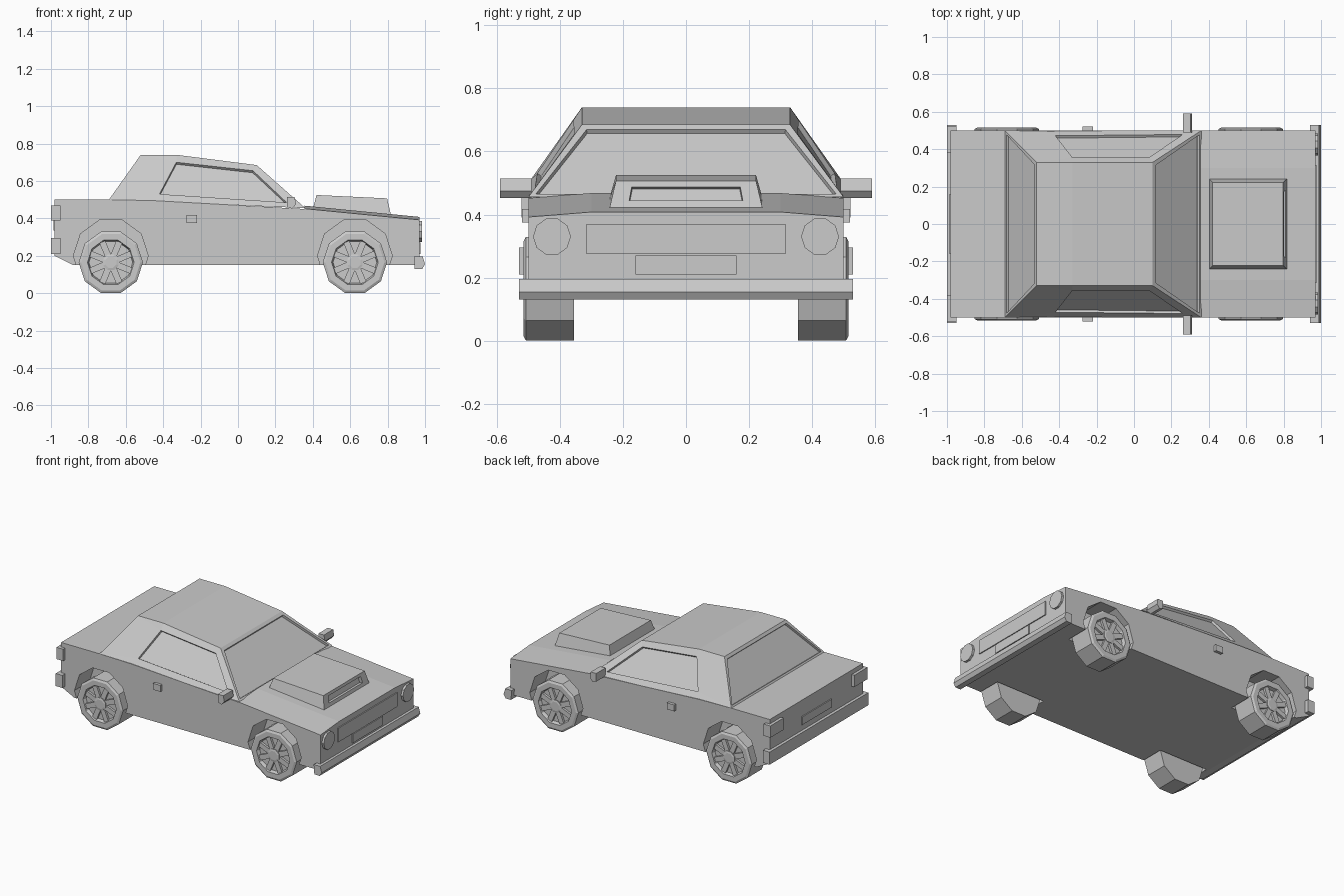
import bpy, bmesh, math
from mathutils import Matrix

if "Cube" in bpy.data.objects:
    bpy.data.objects.remove(bpy.data.objects["Cube"])

grey = bpy.data.materials.new("plain grey")
grey.diffuse_color = (0.6, 0.6, 0.6, 1)
grey.use_nodes = True
grey.node_tree.nodes["Principled BSDF"].inputs["Base Color"].default_value = grey.diffuse_color


def finish(bm, name):
    bmesh.ops.recalc_face_normals(bm, faces=bm.faces[:])
    me = bpy.data.meshes.new(name)
    bm.to_mesh(me)
    bm.free()
    me.materials.append(grey)
    ob = bpy.data.objects.new(name, me)
    bpy.context.collection.objects.link(ob)
    return ob


def box(name, x, y, z):
    """Box from (min, max) pairs."""
    bm = bmesh.new()
    bmesh.ops.create_cube(bm, size=1)
    for v in bm.verts:
        v.co = [(a + b) / 2 + c * (b - a) for (a, b), c in zip((x, y, z), v.co)]
    return finish(bm, name)


def loft(bm, rings):
    """Join equal rings of points with quads and cap both ends."""
    vs = [[bm.verts.new(p) for p in r] for r in rings]
    n = len(vs[0])
    for a, b in zip(vs, vs[1:]):
        for i in range(n):
            j = (i + 1) % n
            bm.faces.new((a[i], a[j], b[j], b[i]))
    bm.faces.new(vs[0])
    bm.faces.new(vs[-1])
    bmesh.ops.recalc_face_normals(bm, faces=bm.faces[:])


def extrude(name, profile, y0, y1):
    """Side profile (x, z) stretched across y."""
    bm = bmesh.new()
    loft(bm, [[(x, y, z) for x, z in profile] for y in (y0, y1)])
    return finish(bm, name)


def recess(bm, face, rim, depth):
    """Sink a pane into a face behind a flat rim."""
    if rim:
        bmesh.ops.inset_individual(bm, faces=[face], thickness=rim)
    bmesh.ops.inset_individual(bm, faces=[face], thickness=0.003, depth=-depth)


def circle(cx, y, cz, r, n, start=0.0):
    return [(cx + r * math.cos(start + i * math.tau / n), y,
             cz + r * math.sin(start + i * math.tau / n)) for i in range(n)]


# Lower body: side profile across the full width
body = extrude("body", [(-.98, .2), (-.88, .15), (.97, .15), (.97, .39), (.36, .45),
                        (-.45, .495), (-.69, .5), (-.98, .5)], -.5, .5)

# Wheel arches cut from each side
WHEELS = (-.68, .625)
for x in WHEELS:
    for s in (-1, 1):
        bm = bmesh.new()
        loft(bm, [circle(x, s * y, .2, .2, 10) for y in (.34, .6)])
        cutter = finish(bm, "arch_cutter")
        cutter.hide_render = True
        cutter.hide_viewport = True
        mod = body.modifiers.new("arch", 'BOOLEAN')
        mod.operation = 'DIFFERENCE'
        mod.solver = 'EXACT'
        mod.object = cutter

# Slightly crowned hood
bm = bmesh.new()
loft(bm, [[(x, -.5, z), (x, -.3, z + .016), (x, .3, z + .016), (x, .5, z), (x, .5, z - .02), (x, -.5, z - .02)]
          for x, z in ((.355, .452), (.97, .392))])
finish(bm, "hood")

# Cabin: sloping sides with framed, sunken windows
bm = bmesh.new()
outer = [(-.69, .5, .5), (.36, .5, .455), (.10, .33, .685), (-.33, .33, .74), (-.52, .33, .74)]
pane = [(-.42, .53), (.26, .485), (.08, .655), (-.33, .70)]
sides, panes = [], []
for s in (-1, 1):
    b0, b1, t2, t1, t0 = o = [bm.verts.new((x, s * y, z)) for x, y, z in outer]
    w = []
    for x, z in pane:
        low = .5 - .045 * (x + .69) / 1.05
        high = .74 if x < -.33 else .74 - .055 * (x + .33) / .43
        w.append(bm.verts.new((x, s * (.5 - .17 * (z - low) / (high - low)), z)))
    for f in ((b0, b1, w[1], w[0]), (b1, t2, w[2], w[1]), (t2, t1, w[3], w[2]),
              (t1, t0, w[3]), (t0, b0, w[0], w[3])):
        bm.faces.new(f)
    panes.append(bm.faces.new(w))
    sides.append(o)
across = [bm.faces.new((sides[0][i], sides[0][(i + 1) % 5], sides[1][(i + 1) % 5], sides[1][i])) for i in range(5)]
bmesh.ops.recalc_face_normals(bm, faces=bm.faces[:])
for p in panes:
    recess(bm, p, 0, .015)
recess(bm, across[1], .028, .015)
recess(bm, across[4], .025, .015)
finish(bm, "cabin")

# Hood scoop with an intake slot in front
bm = bmesh.new()
base = [(.40, -.243, .45), (.818, -.243, .418), (.818, .243, .418), (.40, .243, .45)]
top = [(.42, -.222, .525), (.797, -.222, .507), (.797, .222, .507), (.42, .222, .525)]
loft(bm, [base, top])
nose = max(bm.faces, key=lambda f: f.normal.x)
bmesh.ops.inset_individual(bm, faces=[nose], thickness=.02)
for v in nose.verts:
    up = v.co.z > .462
    v.co = (.801 if up else .811, math.copysign(.172 if up else .18, v.co.y), .488 if up else .445)
recess(bm, nose, 0, .02)
finish(bm, "hood_scoop")

# Wheels: ten-sided tyre, dished rim, eight spokes and a hub
for x in WHEELS:
    for s, side in ((-1, "right"), (1, "left")):
        bm = bmesh.new()
        rings = ((.355, .172), (.508, .172), (.515, .158), (.515, .125), (.492, .117))
        loft(bm, [circle(x, s * y, .165, r, 10) for y, r in rings])
        finish(bm, side + "_wheel")
        bm = bmesh.new()
        for i in range(8):
            a = (i + .5) * math.tau / 8
            mat = (Matrix.Translation((x, s * .495, .165)) @ Matrix.Rotation(a, 4, 'Y')
                   @ Matrix.Translation((.075, 0, 0)) @ Matrix.Diagonal((.086, .024, .034, 1)))
            bmesh.ops.create_cube(bm, size=1, matrix=mat)
        finish(bm, side + "_spokes")
        bm = bmesh.new()
        loft(bm, [circle(x, s * y, .165, r, 8, math.pi / 8) for y, r in ((.48, .045), (.511, .045), (.514, .032))])
        finish(bm, side + "_hub")

# Bumpers, grille and number plates
extrude("front_bumper", [(.94, .195), (.988, .195), (1.0, .155), (.985, .13), (.945, .13)], -.53, .53)
box("rear_bumper", (-1.0, -.95), (-.53, .53), (.21, .295))
box("grille", (.96, .977), (-.315, .315), (.275, .37))
box("front_plate", (.96, .977), (-.16, .16), (.21, .27))
box("rear_plate", (-.987, -.96), (-.16, .16), (.335, .39))

# Paired details
for s, side in ((-1, "right"), (1, "left")):
    def span(a, b):
        return tuple(sorted((s * a, s * b)))
    bm = bmesh.new()
    ring = circle(0, 0, 0, .06, 10)
    loft(bm, [[(x, s * .425 + a, .33 + c) for a, _, c in ring] for x in (.95, .985)])
    finish(bm, side + "_headlight")
    box(side + "_tail_light", (-1.0, -.95), span(.38, .522), (.39, .47))
    box(side + "_door_handle", (-.275, -.22), span(.48, .52), (.375, .418))
    extrude(side + "_mirror", [(.262, .515), (.303, .515), (.31, .475), (.29, .452), (.262, .46)], s * .49, s * .59)
